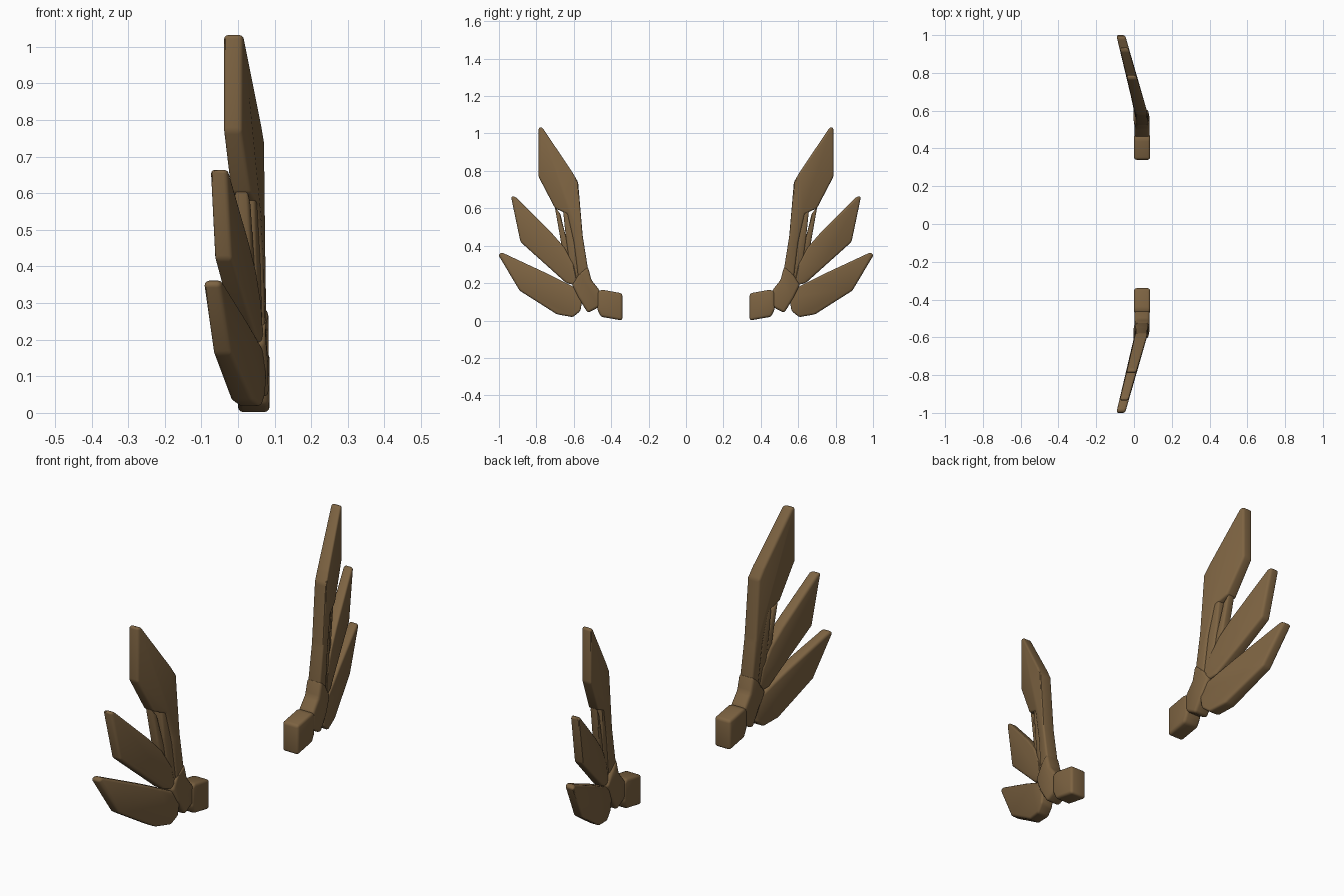
import bpy, bmesh

if "Cube" in bpy.data.objects:
    bpy.data.objects.remove(bpy.data.objects["Cube"])

brown = bpy.data.materials.new("wood_brown")
brown.diffuse_color = (0.205, 0.125, 0.054, 1)
brown.use_nodes = True
brown.node_tree.nodes["Principled BSDF"].inputs["Base Color"].default_value = brown.diffuse_color


def centre_x(y):
    # the wing sweeps towards -x beyond the shoulder
    return 0.043 if y < 0.57 else 0.043 - 0.264 * (y - 0.57)


def plate(name, outline, half, bevel, taper=0.0):
    """Bevelled plate from a (y, z) outline, swept in x, mirrored to the other side."""
    bm = bmesh.new()
    sides = []
    for s in (-1, 1):
        sides.append([bm.verts.new((centre_x(y) + s * (half - taper * (y - 0.57)), y, z))
                      for y, z in outline])
    bm.faces.new(sides[0])
    bm.faces.new(sides[1][::-1])
    n = len(outline)
    for i in range(n):
        j = (i + 1) % n
        bm.faces.new((sides[0][i], sides[1][i], sides[1][j], sides[0][j]))
    bmesh.ops.recalc_face_normals(bm, faces=bm.faces[:])
    bmesh.ops.bevel(bm, geom=bm.edges[:], offset=bevel, segments=3, profile=0.5,
                    affect='EDGES', clamp_overlap=True)
    # mirrored copy for the other wing
    dup = bmesh.ops.duplicate(bm, geom=bm.verts[:] + bm.edges[:] + bm.faces[:])["geom"]
    for v in [g for g in dup if isinstance(g, bmesh.types.BMVert)]:
        v.co.y *= -1
    bmesh.ops.reverse_faces(bm, faces=[g for g in dup if isinstance(g, bmesh.types.BMFace)])
    me = bpy.data.meshes.new(name)
    bm.to_mesh(me)
    bm.free()
    me.materials.append(brown)
    ob = bpy.data.objects.new(name, me)
    bpy.context.collection.objects.link(ob)
    ob.select_set(True)
    bpy.context.view_layer.objects.active = ob


# root block and shoulder joint
plate("root_block", [(0.34, 0.0), (0.455, 0.02), (0.475, 0.06), (0.475, 0.155),
                     (0.45, 0.165), (0.34, 0.145)], 0.043, 0.02)
plate("shoulder_joint", [(0.46, 0.075), (0.525, 0.04), (0.575, 0.12), (0.61, 0.19),
                         (0.57, 0.25), (0.525, 0.29), (0.505, 0.215), (0.46, 0.16)], 0.04, 0.014)

# tall upper blade with its spar
plate("upper_blade", [(0.52, 0.25), (0.552, 0.45), (0.577, 0.74), (0.606, 0.79),
                      (0.768, 1.032), (0.788, 1.032), (0.789, 0.77), (0.70, 0.60),
                      (0.635, 0.57), (0.60, 0.42), (0.575, 0.22)], 0.033, 0.011, 0.035)

# narrow ridges behind the spar
plate("inner_ridge", [(0.565, 0.2), (0.595, 0.42), (0.63, 0.58), (0.658, 0.595),
                      (0.643, 0.45), (0.612, 0.22)], 0.026, 0.008)
plate("outer_ridge", [(0.60, 0.24), (0.635, 0.42), (0.672, 0.57), (0.702, 0.61),
                      (0.672, 0.44), (0.645, 0.27)], 0.020, 0.008)

# middle and lower blades
plate("middle_blade", [(0.575, 0.185), (0.60, 0.30), (0.65, 0.39), (0.72, 0.47),
                       (0.915, 0.664), (0.936, 0.664), (0.885, 0.42), (0.74, 0.29),
                       (0.64, 0.2)], 0.031, 0.011, 0.022)
plate("lower_blade", [(0.55, 0.13), (0.58, 0.17), (0.66, 0.21), (0.74, 0.25),
                      (0.985, 0.364), (1.004, 0.352), (0.89, 0.16), (0.69, 0.033),
                      (0.605, 0.018), (0.565, 0.05)], 0.034, 0.012, 0.025)

bpy.ops.object.shade_smooth_by_angle(angle=0.6)
